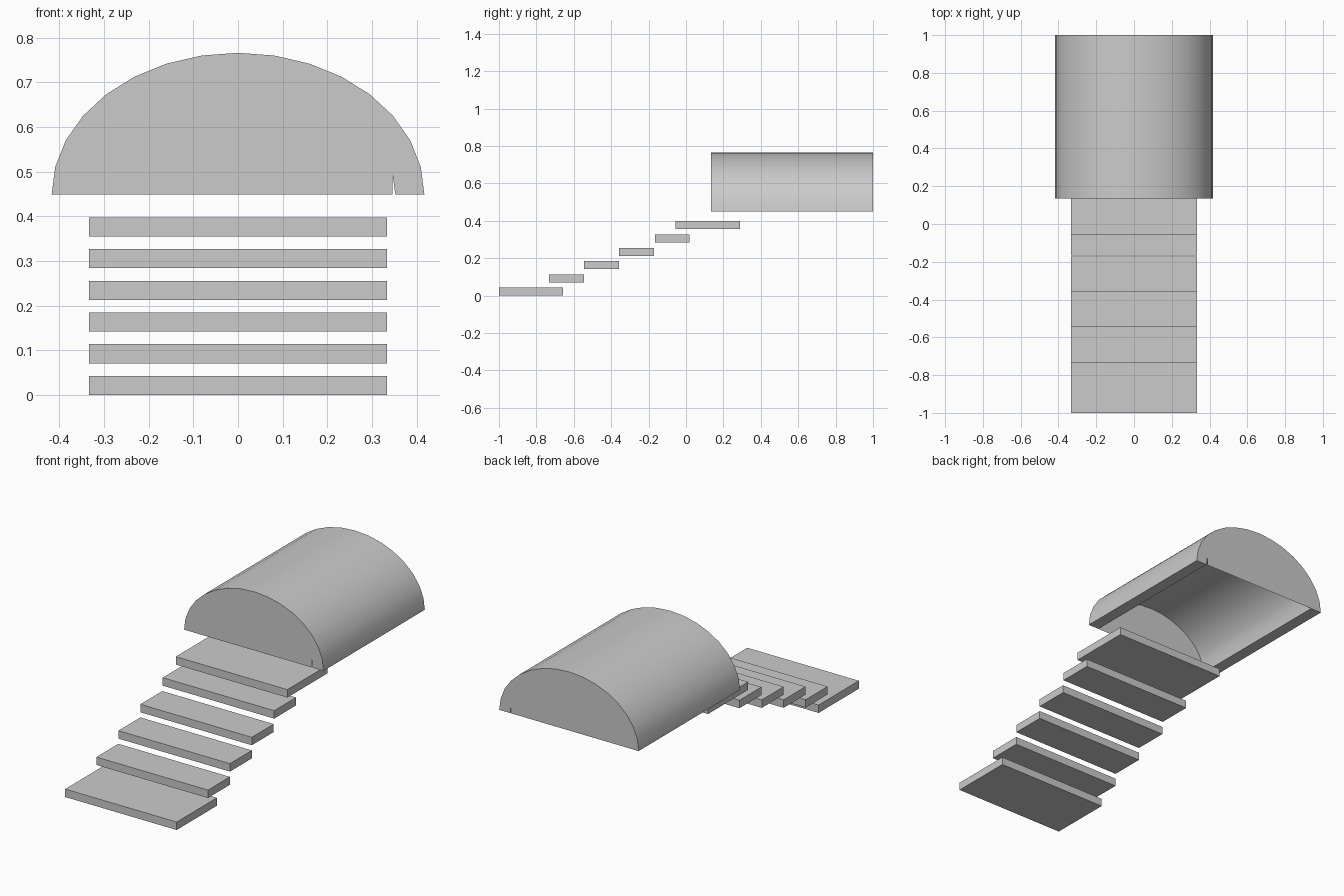
import bpy
import bmesh
import math

cube = bpy.data.objects.get("Cube")
if cube:
    bpy.data.objects.remove(cube, do_unlink=True)

# Single plain grey
GREY = (0.6, 0.6, 0.6, 1)
grey = bpy.data.materials.new("plain grey")
grey.use_nodes = True
grey.diffuse_color = GREY
grey.node_tree.nodes["Principled BSDF"].inputs["Base Color"].default_value = GREY


def add_object(name, bm):
    mesh = bpy.data.meshes.new(name)
    bm.to_mesh(mesh)
    bm.free()
    mesh.materials.append(grey)
    obj = bpy.data.objects.new(name, mesh)
    bpy.context.collection.objects.link(obj)
    return obj


def add_slab(name, y0, y1, z0, width=0.667, thick=0.043):
    bm = bmesh.new()
    bmesh.ops.create_cube(bm, size=1)
    bmesh.ops.scale(bm, vec=(width, y1 - y0, thick), verts=bm.verts)
    bmesh.ops.translate(bm, vec=(0, (y0 + y1) / 2, z0 + thick / 2), verts=bm.verts)
    return add_object(name, bm)


# Floating stairs: long bottom landing, four short treads, long top landing
RISE = 0.071
add_slab("bottom_landing", -1, -0.657, 0)
for i, y in enumerate((-0.733, -0.545, -0.358, -0.167)):
    add_slab(f"step_{i + 1}", y, y + 0.187, RISE * (i + 1))
add_slab("top_landing", -0.055, 0.288, RISE * 5)

# Vaulted roof: half-elliptical shell closed by thin end walls, open below
SEGMENTS, BASE = 16, 0.449
FRONT, BACK = 0.135, 1.0


def arc(bm, rx, rz, y):
    angles = [math.pi * i / SEGMENTS for i in range(SEGMENTS + 1)]
    return [bm.verts.new((rx * math.cos(a), y, BASE + rz * math.sin(a))) for a in angles]


bm = bmesh.new()
outer_f, outer_b = (arc(bm, 0.417, 0.317, y) for y in (FRONT, BACK))
inner_f, inner_b = (arc(bm, 0.352, 0.252, y) for y in (FRONT, BACK))
for i in range(SEGMENTS):
    bm.faces.new((outer_f[i], outer_b[i], outer_b[i + 1], outer_f[i + 1])).smooth = True
    bm.faces.new((inner_f[i + 1], inner_b[i + 1], inner_b[i], inner_f[i])).smooth = True
# Flat rims along the two lower edges
bm.faces.new((outer_f[0], inner_f[0], inner_b[0], outer_b[0]))
bm.faces.new((outer_b[-1], inner_b[-1], inner_f[-1], outer_f[-1]))
# End walls, each with a narrow slit at one lower corner
for outer, inner, y in ((outer_f, inner_f, FRONT), (outer_b, inner_b, BACK)):
    slit = bm.verts.new((inner[1].co.x, y, BASE))
    loop = outer + [inner[-1], slit, inner[1], inner[0]]
    wall = bm.faces.new(loop)
    wall.normal_update()
    if wall.normal.y * (1 if y == BACK else -1) < 0:
        wall.normal_flip()
for edge in bm.edges:
    if len(edge.link_faces) != 2 or not all(f.smooth for f in edge.link_faces):
        edge.smooth = False
add_object("vaulted_roof", bm)
